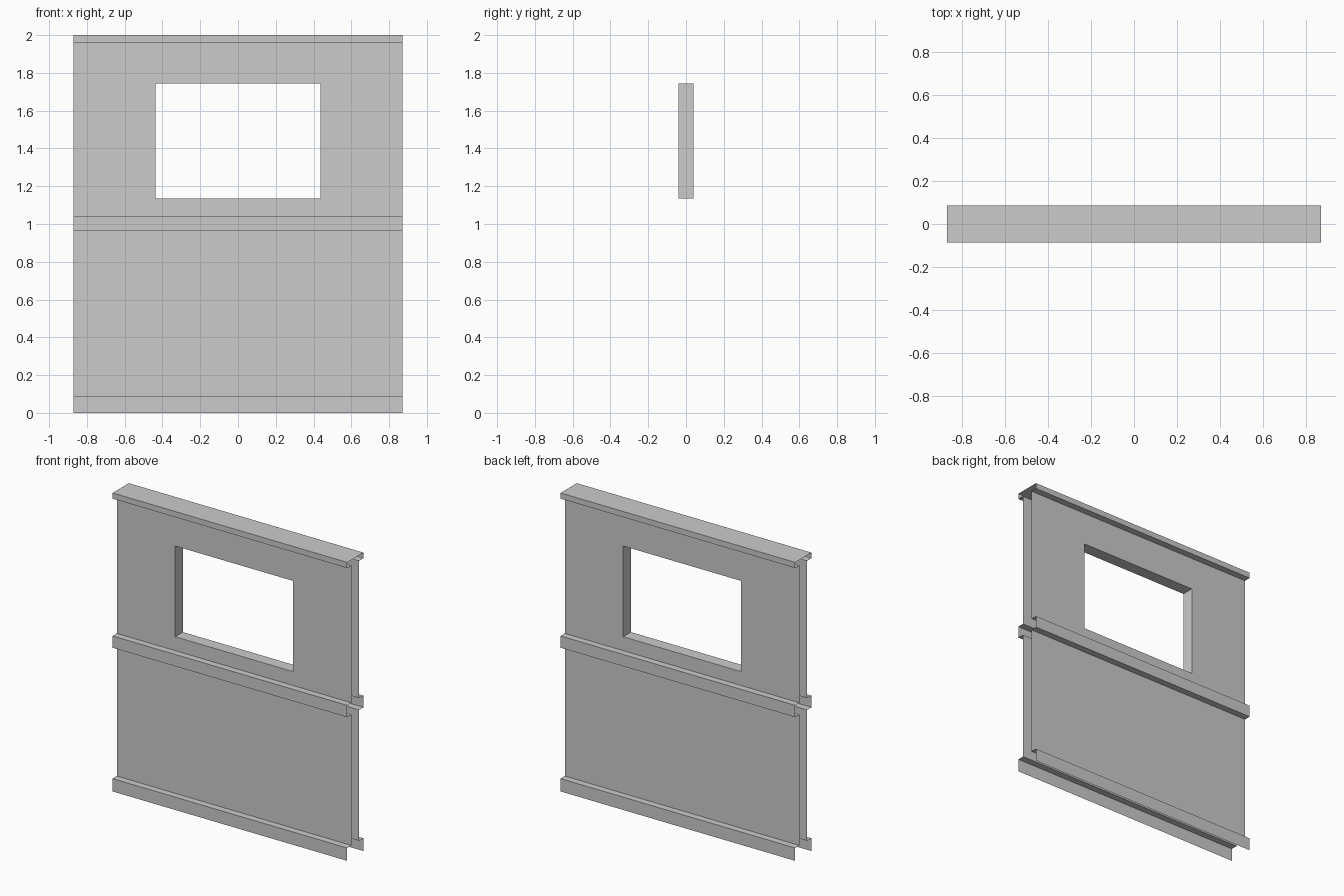
import bpy

if "Cube" in bpy.data.objects:
    bpy.data.objects.remove(bpy.data.objects["Cube"])

HALF_X = 0.87          # half length of the wall
WALL_Y = 0.041         # half thickness of the wall
RAIL_Y = 0.086         # half thickness of the rails
WIN_X, WIN_Z0, WIN_Z1 = 0.437, 1.135, 1.743


def make(name, verts, faces):
    mesh = bpy.data.meshes.new(name)
    mesh.from_pydata(verts, [], faces)
    mesh.update()
    obj = bpy.data.objects.new(name, mesh)
    bpy.context.collection.objects.link(obj)
    return obj


def sheet(name, profile, xs=(-HALF_X, HALF_X), hole=None):
    """Open (y, z) profile swept along x; hole is a skipped (column, row)."""
    n = len(xs)
    verts = [(x, y, z) for y, z in profile for x in xs]
    faces = [(r * n + c, r * n + c + 1, (r + 1) * n + c + 1, (r + 1) * n + c)
             for r in range(len(profile) - 1) for c in range(n - 1)
             if (c, r) != hole]
    return make(name, verts, faces)


def both_sides(name, profile, **kw):
    sheet("front_" + name, profile, **kw)
    sheet("back_" + name, [(-y, z) for y, z in reversed(profile)], **kw)


# hollow rails at the foot and at mid height
both_sides("bottom_rail", [(-RAIL_Y, 0), (-RAIL_Y, 0.086), (-WALL_Y, 0.086)])
both_sides("middle_rail", [(-WALL_Y, 0.963), (-RAIL_Y, 0.963),
                           (-RAIL_Y, 1.042), (-WALL_Y, 1.042)])

# wall skins, the upper ones with a window opening
both_sides("lower_wall", [(-WALL_Y, 0.086), (-WALL_Y, 0.963)])
both_sides("upper_wall", [(-WALL_Y, z) for z in (1.042, WIN_Z0, WIN_Z1, 1.962)],
           xs=(-HALF_X, -WIN_X, WIN_X, HALF_X), hole=(1, 1))

# cap over both skins, open at its ends
cap = [(-WALL_Y, 1.962), (-RAIL_Y, 1.962), (-RAIL_Y, 2.0)]
sheet("top_cap", cap + [(-y, z) for y, z in reversed(cap)])

# window lining facing into the opening
corners = [(-WIN_X, WIN_Z0), (WIN_X, WIN_Z0), (WIN_X, WIN_Z1), (-WIN_X, WIN_Z1)]
make("window_lining",
     [(x, y, z) for y in (-WALL_Y, WALL_Y) for x, z in corners],
     [(i, (i + 1) % 4, (i + 1) % 4 + 4, i + 4) for i in range(4)])
